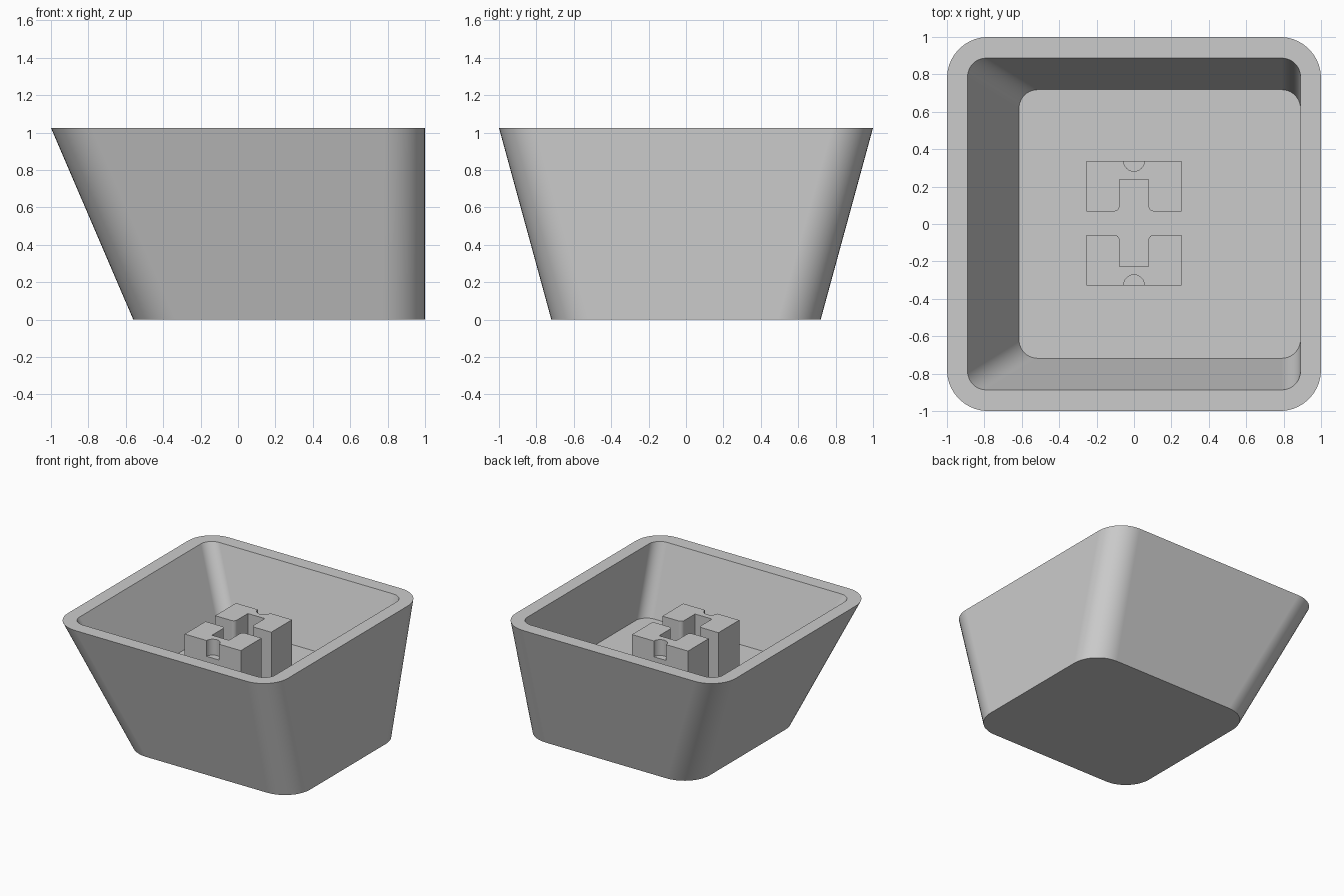
import bpy, bmesh
from math import cos, sin, pi, radians

if "Cube" in bpy.data.objects:
    bpy.data.objects.remove(bpy.data.objects["Cube"])

HEIGHT, FLOOR, STEM_TOP = 1.025, 0.46, 0.88

grey = bpy.data.materials.new("plain grey")
grey.use_nodes = True
colour = (0.6, 0.6, 0.6, 1)
grey.diffuse_color = colour
grey.node_tree.nodes["Principled BSDF"].inputs["Base Color"].default_value = colour


def arc(cx, cy, r, start, end, steps=10):
    """Points along an arc, angles in degrees."""
    angles = [radians(start + (end - start) * i / steps) for i in range(steps + 1)]
    return [(cx + r * cos(a), cy + r * sin(a)) for a in angles]


def rounded_rect(x0, x1, y, r):
    """Rounded rectangle, symmetric about the x axis, anticlockwise."""
    return (arc(x1 - r, y - r, r, 0, 90) + arc(x0 + r, y - r, r, 90, 180)
            + arc(x0 + r, r - y, r, 180, 270) + arc(x1 - r, r - y, r, 270, 360))


def loft(name, sections):
    """Skin matching (outline, height) sections and cap both ends."""
    bm = bmesh.new()
    rings = [[bm.verts.new((x, y, z)) for x, y in outline] for outline, z in sections]
    for low, high in zip(rings, rings[1:]):
        n = len(low)
        for i in range(n):
            j = (i + 1) % n
            bm.faces.new((low[i], low[j], high[j], high[i]))
    bm.faces.new(rings[0][::-1])
    bm.faces.new(rings[-1])
    bmesh.ops.recalc_face_normals(bm, faces=bm.faces)
    mesh = bpy.data.meshes.new(name)
    bm.to_mesh(mesh)
    bm.free()
    mesh.materials.append(grey)
    ob = bpy.data.objects.new(name, mesh)
    bpy.context.collection.objects.link(ob)
    return ob


def activate(ob):
    bpy.ops.object.select_all(action='DESELECT')
    ob.select_set(True)
    bpy.context.view_layer.objects.active = ob


# Hollow tapered shell: outside wall, flat rim, inside wall, floor
shell = loft("shell", [
    (rounded_rect(-0.56, 1, 0.72, 0.23), 0),
    (rounded_rect(-1, 1, 1, 0.22), HEIGHT),
    (rounded_rect(-0.89, 0.89, 0.887, 0.1), HEIGHT),
    (rounded_rect(-0.615, 0.89, 0.718, 0.1), FLOOR),
])


def stem_half(name, side):
    """U-shaped post with rounded slot mouth and a blind notch outside."""
    w, near, far, slot, slot_end, r = 0.255, 0.0625, 0.333, 0.077, 0.233, 0.03
    right = ([(w, far), (w, near)] + arc(slot + r, near + r, r, 270, 180, 6)
             + [(slot, slot_end)])
    outline = right + [(-x, y) for x, y in reversed(right)]
    outline = [(x, side * y + 0.005) for x, y in outline]
    post = loft(name, [(outline, FLOOR - 0.02), (outline, STEM_TOP)])

    # Half-round notch in the outer face
    circle = arc(0, side * far + 0.005, 0.056, 0, 345, 23)
    cutter = loft("notch_cutter", [(circle, STEM_TOP - 0.13), (circle, STEM_TOP + 0.1)])
    cutter.hide_render = True
    cut = post.modifiers.new("notch", 'BOOLEAN')
    cut.operation = 'DIFFERENCE'
    cut.solver = 'EXACT'
    cut.object = cutter
    activate(post)
    bpy.ops.object.modifier_apply(modifier=cut.name)
    bpy.data.objects.remove(cutter)
    return post


# Smooth the rounded corners while keeping flat walls flat
parts = [shell, stem_half("back_stem", 1), stem_half("front_stem", -1)]
for part in parts:
    activate(part)
    bpy.ops.object.shade_smooth_by_angle(angle=radians(30))
    part.modifiers.new("flat_walls", 'WEIGHTED_NORMAL').keep_sharp = True
